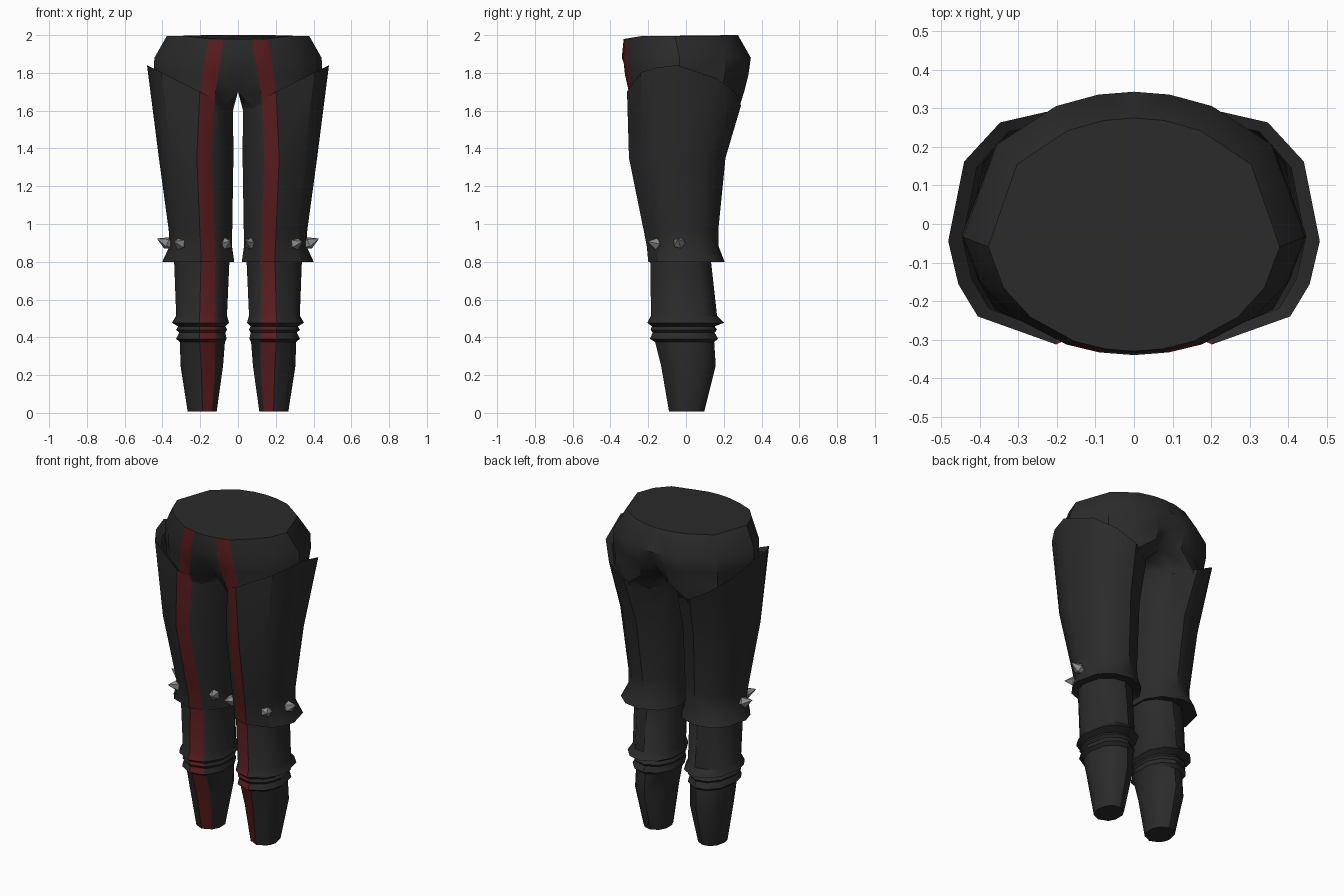
import bpy, bmesh, math
from mathutils import Vector

if "Cube" in bpy.data.objects:
    bpy.data.objects.remove(bpy.data.objects["Cube"])


def material(name, rgb):
    m = bpy.data.materials.new(name)
    m.diffuse_color = (*rgb, 1)
    m.use_nodes = True
    m.node_tree.nodes["Principled BSDF"].inputs["Base Color"].default_value = m.diffuse_color
    return m


DARK = material("dark_cloth", (0.024, 0.024, 0.024))
RED = material("red_stripe", (0.105, 0.012, 0.013))
METAL = material("spike_metal", (0.26, 0.26, 0.26))

# Point order in every ring: front inner, two stripe edges, outer side, back, inner side
LEG_ANGLES = [-128, None, None, -48, -28, -6, 35, 65, 95, 130, 160, -160]
HIP_ANGLES = [-90, None, None, -45, -27, -6, 37, 63, 78, 90]


def ellipse_ring(angles, z, x0, x1, y0, y1, stripe):
    cx, cy, rx, ry = (x0 + x1) / 2, (y0 + y1) / 2, (x1 - x0) / 2, (y1 - y0) / 2
    edges = iter(stripe)
    ring = []
    for a in angles:
        if a is None:
            x = next(edges)
            y = cy - ry * math.sqrt(max(0, 1 - ((x - cx) / rx) ** 2))
        else:
            x = cx + rx * math.cos(math.radians(a))
            y = cy + ry * math.sin(math.radians(a))
        ring.append(Vector((x, y, z)))
    return ring


def leg_ring(z, x0, x1, y0, y1, sa, sb):
    return ellipse_ring(LEG_ANGLES, z, x0, x1, y0, y1, (sa, sb))


def hip_ring(z, rx, y0, y1, sa, sb, groove=1.0):
    ring = ellipse_ring(HIP_ANGLES, z, -rx, rx, y0, y1, (sa, sb))
    for i in (0, 9):
        ring[i].x = 0
        ring[i].y *= groove
    back, front = ring[9], ring[0]
    return ring + [back.lerp(front, 0.33), back.lerp(front, 0.67)]


def finish(name, bm, mats, angle=35):
    bmesh.ops.recalc_face_normals(bm, faces=bm.faces)
    mesh = bpy.data.meshes.new(name)
    bm.to_mesh(mesh)
    bm.free()
    for m in mats:
        mesh.materials.append(m)
    ob = bpy.data.objects.new(name, mesh)
    bpy.context.collection.objects.link(ob)
    bpy.ops.object.select_all(action='DESELECT')
    ob.select_set(True)
    bpy.context.view_layer.objects.active = ob
    if angle:
        bpy.ops.object.shade_smooth_by_angle(angle=math.radians(angle))
    mod = ob.modifiers.new("mirror", 'MIRROR')
    mod.merge_threshold = 0.0005
    return ob


def loft(name, rings, cap_low=False, cap_high=False):
    bm = bmesh.new()
    rows = [[bm.verts.new(p) for p in r] for r in rings]
    n = len(rows[0])
    for lo, hi in zip(rows, rows[1:]):
        for i in range(n):
            quad = [lo[i], lo[(i + 1) % n], hi[(i + 1) % n], hi[i]]
            if all(abs(v.co.x) < 1e-4 for v in quad):
                continue  # the two halves join here
            bm.faces.new(quad).material_index = 1 if i == 1 else 0
    if cap_low:
        bm.faces.new(rows[0])
    if cap_high:
        bm.faces.new(rows[-1])
    return finish(name, bm, [DARK, RED])


# Hips: leg sockets merging into one waist with a flat top
waist = hip_ring(2.0, 0.38, -0.33, 0.275, 0.075, 0.155)
for p in waist:
    p.z -= 0.02 if p.y < -0.28 else 0.006 if p.y < 0.2 else 0
loft("hips", [
    leg_ring(1.50, 0.03, 0.41, -0.28, 0.24, 0.135, 0.21),
    leg_ring(1.61, 0.012, 0.43, -0.295, 0.28, 0.13, 0.207),
    hip_ring(1.70, 0.44, -0.315, 0.315, 0.12, 0.20, 0.72),
    hip_ring(1.79, 0.45, -0.332, 0.338, 0.105, 0.19, 0.92),
    hip_ring(1.88, 0.445, -0.34, 0.343, 0.09, 0.175),
    waist], cap_high=True)


# Thighs: tapering sleeves with a slanted top edge and a flared hem
def slant(ring, drop=0.0):
    for p in ring:
        p.z = 1.60 + 0.5 * p.x - 0.3 * max(0, p.y) - drop
    return ring


loft("thighs", [
    leg_ring(0.815, 0.035, 0.335, -0.185, 0.13, 0.12, 0.195),
    leg_ring(0.80, 0.008, 0.402, -0.20, 0.205, 0.12, 0.195),
    leg_ring(0.885, 0.022, 0.362, -0.208, 0.172, 0.122, 0.198),
    leg_ring(0.97, 0.02, 0.368, -0.225, 0.172, 0.125, 0.202),
    leg_ring(1.35, 0.012, 0.42, -0.302, 0.21, 0.14, 0.218),
    slant(leg_ring(0, 0.012, 0.483, -0.318, 0.292, 0.125, 0.202)),
    slant(leg_ring(0, 0.03, 0.445, -0.29, 0.265, 0.125, 0.202), 0.02)])

# Lower legs: shin, two folded cuffs and tapering ankle
loft("lower_legs", [
    leg_ring(0.008, 0.108, 0.267, -0.09, 0.097, 0.13, 0.188),
    leg_ring(0.25, 0.072, 0.305, -0.132, 0.158, 0.122, 0.195),
    leg_ring(0.375, 0.062, 0.308, -0.165, 0.15, 0.122, 0.203),
    leg_ring(0.392, 0.052, 0.328, -0.192, 0.17, 0.122, 0.203),
    leg_ring(0.425, 0.06, 0.312, -0.178, 0.152, 0.122, 0.203),
    leg_ring(0.44, 0.05, 0.328, -0.188, 0.165, 0.122, 0.203),
    leg_ring(0.458, 0.058, 0.318, -0.182, 0.152, 0.122, 0.205),
    leg_ring(0.477, 0.038, 0.35, -0.205, 0.202, 0.122, 0.205),
    leg_ring(0.515, 0.05, 0.328, -0.186, 0.165, 0.122, 0.203),
    leg_ring(0.83, 0.035, 0.34, -0.19, 0.13, 0.12, 0.195)], cap_low=True)


# Knee spikes: five-sided studs around the hem
def spike(bm, base, direction):
    d = Vector(direction).normalized()
    q = d.to_track_quat('Z', 'Y')
    at = lambda r, h: [bm.verts.new(Vector(base) + q @ Vector(
        (r * math.cos(k * math.tau / 5), r * math.sin(k * math.tau / 5), h))) for k in range(5)]
    low, mid = at(0.02, -0.015), at(0.034, 0.012)
    tip = bm.verts.new(Vector(base) + d * 0.07)
    for k in range(5):
        j = (k + 1) % 5
        bm.faces.new([low[k], low[j], mid[j], mid[k]])
        bm.faces.new([mid[k], mid[j], tip])
    bm.faces.new(low)


bm = bmesh.new()
for base, direction in [((0.066, -0.135, 0.895), (-0.35, -0.9, 0.2)),
                        ((0.300, -0.150, 0.893), (0.6, -0.8, 0.2)),
                        ((0.366, -0.035, 0.895), (0.9, -0.1, 0.4))]:
    spike(bm, base, direction)
finish("knee_spikes", bm, [METAL], angle=0)
